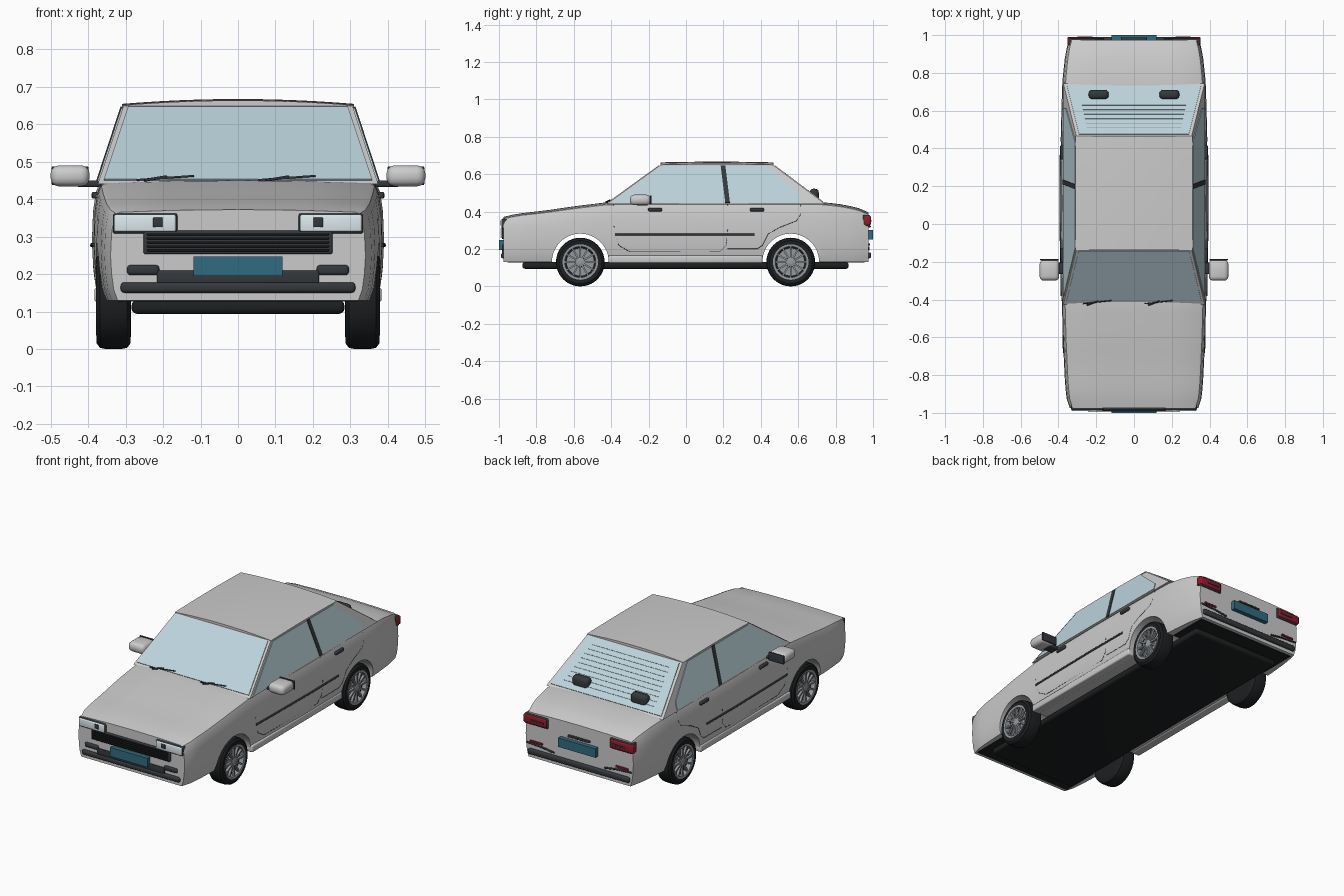
import bpy, bmesh, math
from mathutils import Vector, Matrix

if "Cube" in bpy.data.objects:
    bpy.data.objects.remove(bpy.data.objects["Cube"])


def material(name, rgb):
    m = bpy.data.materials.new(name)
    m.diffuse_color = (*rgb, 1)
    m.use_nodes = True
    m.node_tree.nodes["Principled BSDF"].inputs["Base Color"].default_value = m.diffuse_color
    return m


DARK = material("dark_trim", (0.035, 0.04, 0.045))
BLACK = material("rubber", (0.012, 0.014, 0.015))
GLASS = material("glass", (0.5, 0.65, 0.71))
LENS = material("lamp_lens", (0.72, 0.82, 0.86))
BLUE = material("plate_blue", (0.03, 0.15, 0.22))
RED = material("tail_red", (0.3, 0.01, 0.025))
ALLOY = material("alloy", (0.3, 0.32, 0.34))


def finish(bm, name, mat=None, angle=35):
    bmesh.ops.recalc_face_normals(bm, faces=bm.faces)
    me = bpy.data.meshes.new(name)
    bm.to_mesh(me)
    bm.free()
    ob = bpy.data.objects.new(name, me)
    bpy.context.collection.objects.link(ob)
    if mat:
        me.materials.append(mat)
    smooth(ob, angle)
    return ob


def smooth(ob, angle=35):
    bpy.ops.object.select_all(action='DESELECT')
    ob.select_set(True)
    bpy.context.view_layer.objects.active = ob
    bpy.ops.object.shade_smooth_by_angle(angle=math.radians(angle))


def box(name, loc, size, mat=None, bevel=0.0, rot=None):
    bm = bmesh.new()
    bmesh.ops.create_cube(bm, size=1, matrix=Matrix.Diagonal((*size, 1)))
    if bevel:
        bmesh.ops.bevel(bm, geom=bm.edges[:], offset=bevel, segments=3, profile=0.5, affect='EDGES')
    bm.transform(Matrix.Translation(loc) @ (rot or Matrix()))
    return finish(bm, name, mat)


def span(name, x, y, z, mat=None, bevel=0.0):
    lo, hi = zip(x, y, z)
    return box(name, [(a + b) / 2 for a, b in zip(lo, hi)], [abs(b - a) for a, b in zip(lo, hi)], mat, bevel)


def interp(table, t):
    for (a, u), (b, v) in zip(table, table[1:]):
        if t <= b:
            return u + (v - u) * max(0, t - a) / (b - a)
    return table[-1][1]


def lathe(name, profile, centre, side, mat, n=40):
    """Spin (x, radius) profile round the x axis."""
    bm = bmesh.new()
    rings = [[bm.verts.new((centre[0] + side * x, centre[1] + r * math.cos(k * math.tau / n),
                            centre[2] + r * math.sin(k * math.tau / n))) for k in range(n)] for x, r in profile]
    for a, b in zip(rings, rings[1:]):
        for k in range(n):
            bm.faces.new((a[k], a[(k + 1) % n], b[(k + 1) % n], b[k]))
    bm.faces.new(rings[-1])
    return finish(bm, name, mat)


def panel(name, pts, outward, mat, thick=0.004):
    """Flat thin panel extruded outwards."""
    bm = bmesh.new()
    f = bm.faces.new([bm.verts.new(p) for p in pts])
    f.normal_update()
    n = f.normal * (1 if f.normal.dot(Vector(outward)) > 0 else -1)
    r = bmesh.ops.extrude_face_region(bm, geom=[f])
    bmesh.ops.translate(bm, vec=n * thick, verts=[v for v in r['geom'] if isinstance(v, bmesh.types.BMVert)])
    return finish(bm, name, mat)


def wire(name, pts, radius, mat):
    cu = bpy.data.curves.new(name, 'CURVE')
    cu.dimensions = '3D'
    cu.bevel_depth, cu.bevel_resolution, cu.use_fill_caps = radius, 1, True
    sp = cu.splines.new('POLY')
    sp.points.add(len(pts) - 1)
    for p, c in zip(sp.points, pts):
        p.co = (*c, 1)
    cu.materials.append(mat)
    bpy.context.collection.objects.link(bpy.data.objects.new(name, cu))


# Lower body: lofted sections along y
WIDTH = [(-.975, .34), (-.94, .355), (-.85, .365), (-.6, .377), (-.3, .385), (.1, .39), (.5, .387),
         (.75, .38), (.9, .364), (.975, .345)]
TOP = [(-.975, .368), (-.9, .385), (-.75, .402), (-.6, .424), (-.42, .446), (.74, .446), (.85, .432), (.94, .41), (.975, .392)]
SIDE = [(0, .945), (.12, .975), (.3, .992), (.5, 1), (.75, .992), (.9, .975), (.97, .955)]
BASE = .13


def body_x(y, z):
    return interp(WIDTH, y) * interp(SIDE, (z - BASE) / (interp(TOP, y) - BASE))


bm = bmesh.new()
rings = []
for i in range(40):
    y = -.975 + 1.95 * i / 39
    w, h = interp(WIDTH, y), interp(TOP, y)
    half = [(w * f, BASE + u * (h - BASE)) for u, f in SIDE] + [(w * .92, h - .003), (w * .5, h + .002)]
    ring = half + [(0, h + .004)] + [(-x, z) for x, z in reversed(half)]
    rings.append([bm.verts.new((x, y, z)) for x, z in ring])
for a, b in zip(rings, rings[1:]):
    for k in range(len(a)):
        j = (k + 1) % len(a)
        bm.faces.new((a[k], a[j], b[j], b[k]))
bm.faces.new(rings[0])
bm.faces.new(rings[-1])
body = finish(bm, "lower_body")
WHEEL_Y = {"front": -.565, "rear": .56}
for wy in WHEEL_Y.values():
    cut = lathe("arch_cutter", [(-.6, .152), (.6, .152)], (0, wy, .13), 1, None, 48)
    bm = bmesh.new()
    bm.from_mesh(cut.data)
    bmesh.ops.holes_fill(bm, edges=bm.edges[:])
    bmesh.ops.recalc_face_normals(bm, faces=bm.faces)
    bm.to_mesh(cut.data)
    bm.free()
    mod = body.modifiers.new("arch", 'BOOLEAN')
    mod.operation, mod.object, mod.solver = 'DIFFERENCE', cut, 'EXACT'
    bpy.context.view_layer.objects.active = body
    bpy.ops.object.modifier_apply(modifier=mod.name)
    bpy.data.objects.remove(cut)
smooth(body)

# Cabin and crowned roof
ZB, ZT = .44, .65
bm = bmesh.new()
low = [bm.verts.new((x, y, ZB)) for x, y in ((-.374, -.425), (.374, -.425), (.374, .745), (-.374, .745))]
top = [bm.verts.new((x, y, ZT)) for x, y in ((-.305, -.135), (.305, -.135), (.305, .465), (-.305, .465))]
bm.faces.new(low)
bm.faces.new(top)
for k in range(4):
    bm.faces.new((low[k], low[k - 1], top[k - 1], top[k]))
finish(bm, "cabin")
bm = bmesh.new()
bmesh.ops.create_grid(bm, x_segments=12, y_segments=8, size=1)
for v in bm.verts:
    gx, gy = v.co.x, v.co.y
    v.co = (.309 * gx, .165 + .302 * gy, .65 + .013 * (1 - gx * gx) + .004 * (1 - gy * gy))
r = bmesh.ops.extrude_face_region(bm, geom=bm.faces[:])
for v in [g for g in r['geom'] if isinstance(g, bmesh.types.BMVert)]:
    v.co.z = .645
finish(bm, "roof")

# Windows
tz = lambda z: (z - ZB) / (ZT - ZB)
side_x = lambda z: .374 - .069 * tz(z)
front_y = lambda z: -.425 + .29 * tz(z)
rear_y = lambda z: .745 - .28 * tz(z)
panel("windshield", [(x, front_y(z), z) for x, z in ((-.358, .45), (.358, .45), (.293, .644), (-.293, .644))], (0, -1, 1), GLASS)
panel("rear_window", [(x, rear_y(z), z) for x, z in ((-.355, .45), (.355, .45), (.29, .644), (-.29, .644))], (0, 1, 1), GLASS)
for k in range(9):
    z = .475 + .018 * k
    w = .3 - .06 * tz(z)
    wire("defroster_line", [(-w, rear_y(z) + .003, z + .003), (w, rear_y(z) + .003, z + .003)], .001, ALLOY)

PANES = {"front_side_window": [(-.39, .448), (-.125, .642), (.19, .642), (.21, .448)],
         "rear_side_window": [(.23, .448), (.21, .642), (.43, .642), (.61, .49), (.615, .448)],
         "door_pillar": [(.21, .445), (.185, .645), (.21, .645), (.235, .445)]}
SEAMS = [[(-.39, .44), (-.385, .32), (-.36, .22), (-.3, .185), (.18, .185), (.215, .22), (.222, .3), (.222, .44)],
         [(.222, .2), (.38, .2), (.41, .22), (.44, .28), (.5, .315), (.59, .35), (.61, .38), (.615, .44)]]
for s, tag in ((1, "right"), (-1, "left")):
    for name, pts in PANES.items():
        pil = name == "door_pillar"
        panel(f"{name}_{tag}", [(s * side_x(z), y, z) for y, z in pts], (s, 0, 0), DARK if pil else GLASS, .007 if pil else .004)
    # Door seams, moulding, handles and sill
    for pts in SEAMS:
        wire(f"door_seam_{tag}", [(s * (body_x(y, z) - .0005), y, z) for y, z in pts], .0016, DARK)
    wire(f"side_moulding_{tag}", [(s * body_x(y, .277), y, .277) for y in (-.38, -.1, .1, .365)], .006, DARK)
    for y in (-.165, .38):
        box(f"door_handle_{tag}", (s * (body_x(y, .41) + .003), y, .41), (.018, .075, .018), DARK, .006)
    span(f"sill_{tag}", (s * .33, s * .383), (-.415, .41), (.125, .165), None, .008)
    # Door mirrors
    box(f"mirror_housing_{tag}", (s * .448, -.245, .462), (.104, .11, .056), None, .022)
    box(f"mirror_glass_{tag}", (s * .448, -.189, .462), (.098, .008, .05), DARK, .003)
    box(f"mirror_stem_{tag}", (s * .395, -.235, .441), (.07, .06, .018), DARK, .006)
    # Wheels
    for end, wy in WHEEL_Y.items():
        c = (s * .332, wy, .13)
        lathe(f"{end}_tyre_{tag}", [(-.046, .02), (-.046, .095), (-.045, .115), (-.036, .127), (-.02, .13), (.02, .13),
                                    (.036, .127), (.045, .115), (.043, .094), (.02, .09), (.012, .02)], c, s, BLACK)
        lathe(f"{end}_rim_{tag}", [(.02, .088), (.042, .088), (.046, .095), (.047, .09), (.044, .083), (.018, .08)], c, s, ALLOY)
        lathe(f"{end}_hub_{tag}", [(.01, .027), (.036, .025), (.041, .018), (.042, .01)], c, s, ALLOY, 20)
        bm = bmesh.new()
        for k in range(12):
            bmesh.ops.create_cube(bm, size=1, matrix=Matrix.Translation((c[0] + s * .034, wy, .13))
                                  @ Matrix.Rotation(k * math.tau / 12, 4, 'X')
                                  @ Matrix.Translation((0, 0, .053)) @ Matrix.Diagonal((.014, .009, .07, 1)))
        finish(bm, f"{end}_spokes_{tag}", ALLOY)
    # Front lamps
    span(f"headlight_frame_{tag}", (s * .162, s * .334), (-.985, -.93), (.308, .362), DARK, .006)
    span(f"headlight_lens_{tag}", (s * .166, s * .33), (-.99, -.95), (.313, .358), LENS, .005)
    box(f"headlight_bulb_{tag}", (s * .214, -.989, .338), (.026, .008, .026), DARK, .003)
    span(f"fog_lamp_{tag}", (s * .21, s * .296), (-.985, -.95), (.197, .224), DARK, .009)
    # Tail lamps wrapping the corner
    span(f"tail_lamp_frame_{tag}", (s * .2, s * .347), (.945, .984), (.322, .382), DARK, .006)
    span(f"tail_lamp_{tag}", (s * .206, s * .352), (.95, .99), (.329, .377), RED, .007)
    span(f"tail_lamp_bar_{tag}", (s * .22, s * .3), (.98, .993), (.347, .356), DARK, .002)
    span(f"rear_reflector_{tag}", (s * .235, s * .315), (.96, .984), (.219, .23), RED, .003)
    wire(f"rear_crease_{tag}", [(s * .16, .977, .195), (s * .24, .977, .207), (s * .335, .976, .212)], .005, DARK)
    # Rear headrest pods
    box(f"rear_headrest_{tag}", (s * .187, .685, .487), (.106, .05, .07), DARK, .02)

# Front end
span("grille_frame", (-.252, .252), (-.985, -.94), (.253, .316), DARK, .005)
for k in range(5):
    box("grille_slat", (0, -.986, .263 + .0107 * k), (.485, .012, .005), BLACK, .0015)
span("front_plate", (-.119, .119), (-1.0, -.96), (.195, .247), BLUE)
span("lower_intake", (-.216, .216), (-.985, -.95), (.175, .209), DARK, .004)
span("front_bumper", (-.313, .313), (-.99, -.94), (.15, .178), DARK, .01)

# Rear end
span("rear_plate", (-.119, .119), (.96, 1.0), (.25, .302), BLUE)
span("plate_lamp", (-.07, .07), (.96, .988), (.315, .326), DARK, .004)
span("rear_bumper", (-.325, .325), (.94, .99), (.15, .182), DARK, .01)

# Underbody tray and dark floor
span("underbody", (-.284, .284), (-.875, .87), (.094, .13), BLACK, .014)
span("floor_front", (-.32, .32), (-.955, -.725), (.127, .14), BLACK)
span("floor_rear", (-.32, .32), (.72, .955), (.127, .14), BLACK)

# Wipers
for x in (-.27, .055):
    wire("wiper_arm", [(x + .02, -.43, .45), (x + .08, -.408, .46)], .004, DARK)
    wire("wiper_blade", [(x, -.422, .451), (x + .152, -.405, .462)], .003, DARK)
